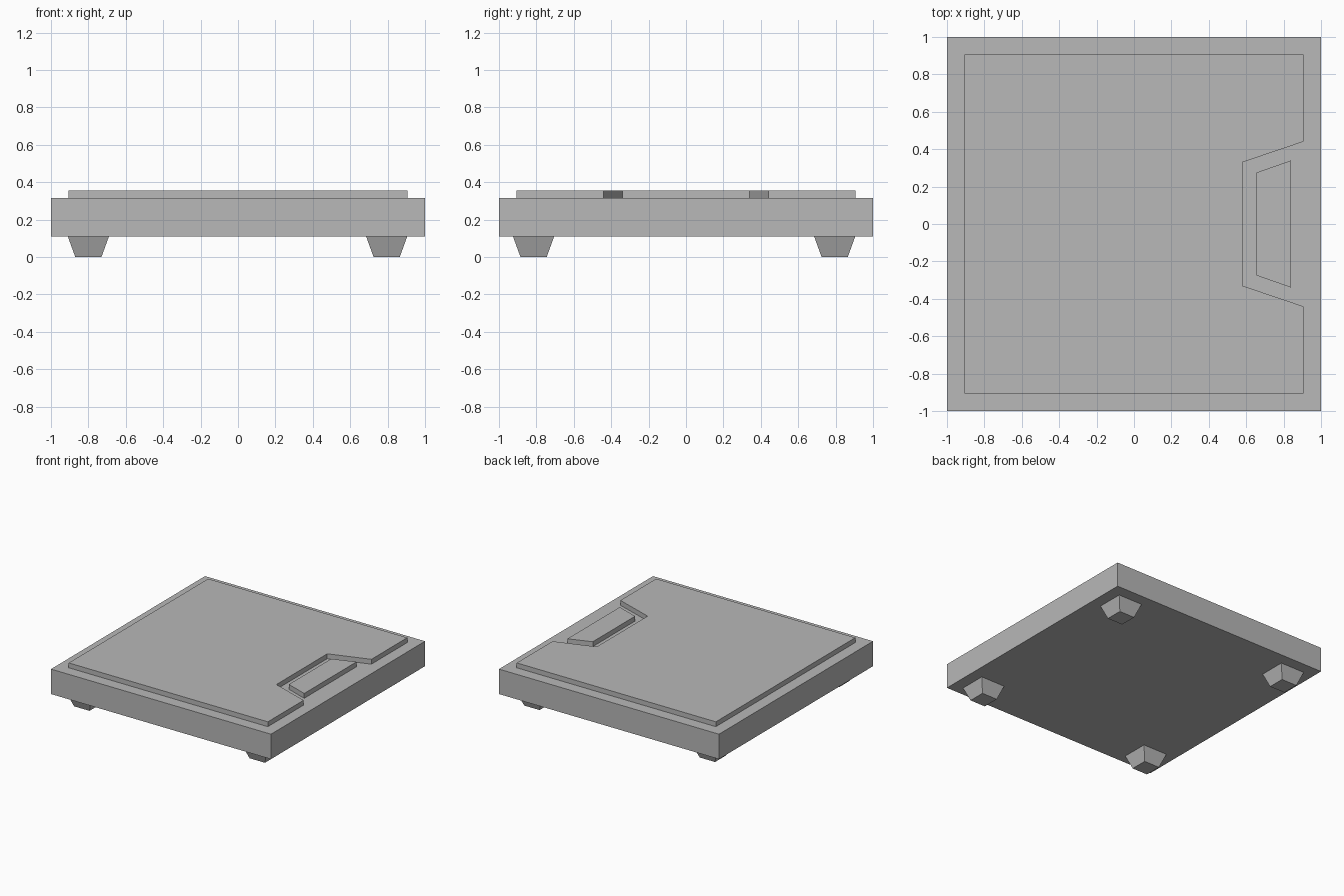
import bpy
import bmesh

cube = bpy.data.objects.get("Cube")
if cube:
    bpy.data.objects.remove(cube, do_unlink=True)

grey = bpy.data.materials.new("plain grey")
grey.use_nodes = True
colour = (0.48, 0.48, 0.48, 1)
grey.diffuse_color = colour
grey.node_tree.nodes["Principled BSDF"].inputs["Base Color"].default_value = colour

SLAB_BOTTOM, SLAB_TOP, PANEL_TOP = 0.11, 0.315, 0.355


def prism(name, outline, bottom, top, sink=0.0):
    """Extrude a flat outline from bottom to top."""
    bm = bmesh.new()
    face = bm.faces.new([bm.verts.new((x, y, bottom - sink)) for x, y in outline])
    grown = bmesh.ops.extrude_face_region(bm, geom=[face])["geom"]
    for v in grown:
        if isinstance(v, bmesh.types.BMVert):
            v.co.z = top
    bmesh.ops.recalc_face_normals(bm, faces=bm.faces)
    mesh = bpy.data.meshes.new(name)
    bm.to_mesh(mesh)
    bm.free()
    mesh.materials.append(grey)
    obj = bpy.data.objects.new(name, mesh)
    bpy.context.collection.objects.link(obj)
    return obj


def mirrored(half):
    """Complete an outline across the x axis."""
    return half + [(x, -y) for x, y in reversed(half)]


# Base slab
prism("base_slab", mirrored([(-1, 1), (1, 1)]), SLAB_BOTTOM, SLAB_TOP)

# Raised panel with a tapered notch in its left edge
edge = 0.905
prism("top_panel",
      mirrored([(-edge, edge), (edge, edge), (edge, 0.44), (0.58, 0.33)]),
      SLAB_TOP, PANEL_TOP, sink=0.005)

# Separate tapered plate inside the notch
prism("notch_plate", mirrored([(0.655, 0.275), (0.84, 0.34)]),
      SLAB_TOP, PANEL_TOP, sink=0.005)


# Four feet, narrowing towards the floor
def foot(name, cx, cy):
    top, bottom = 0.11, 0.07
    square = [(cx + sx * top, cy + sy * top)
              for sx, sy in ((-1, -1), (1, -1), (1, 1), (-1, 1))]
    obj = prism(name, square, 0, SLAB_BOTTOM)
    for v in obj.data.vertices:
        if v.co.z < SLAB_BOTTOM / 2:
            v.co.x = cx + (v.co.x - cx) * bottom / top
            v.co.y = cy + (v.co.y - cy) * bottom / top


for side, x in (("left", 0.795), ("right", -0.8)):
    for end, y in (("front", -0.815), ("back", 0.795)):
        foot(f"{end}_{side}_foot", x, y)
